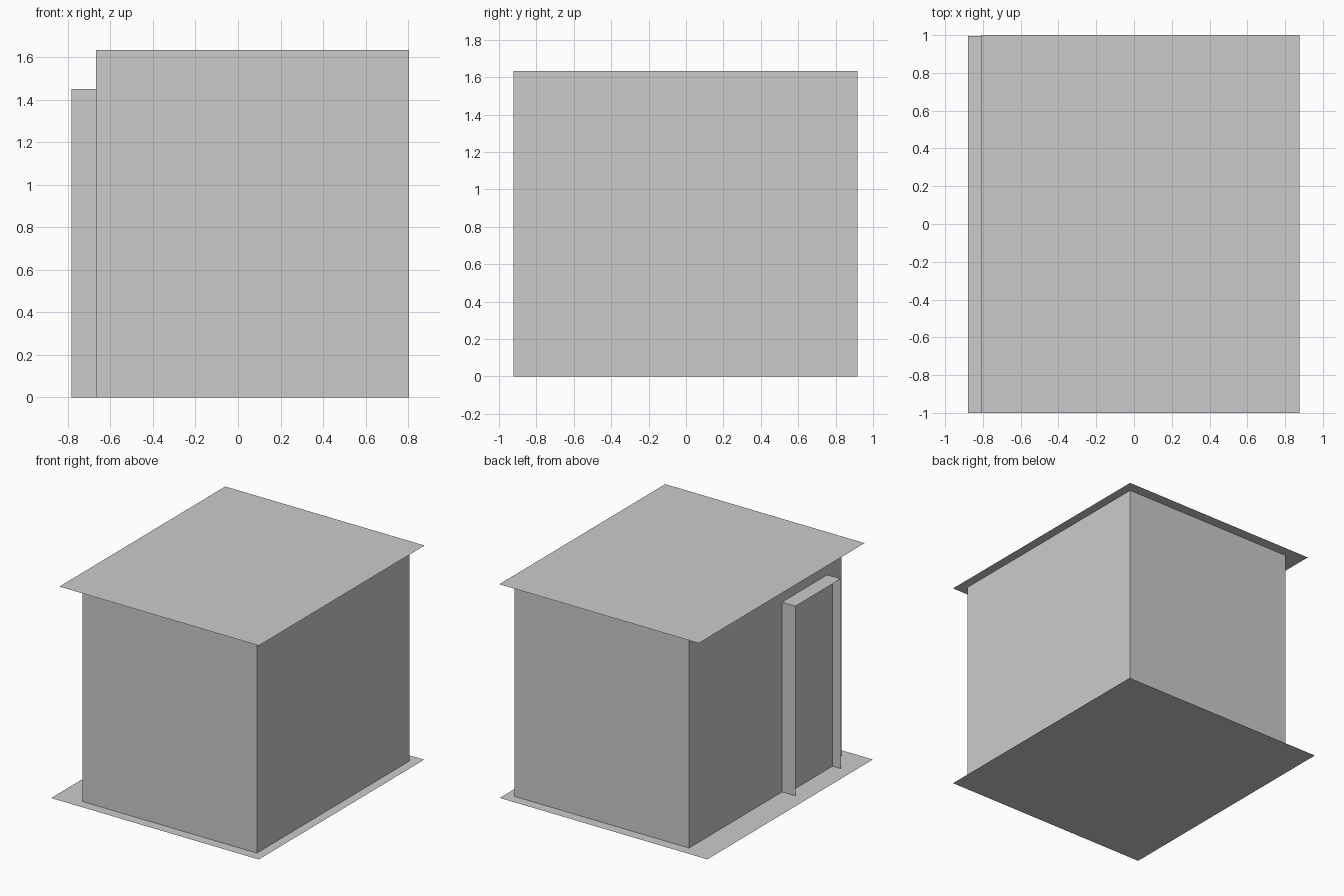
import bpy

if "Cube" in bpy.data.objects:
    bpy.data.objects.remove(bpy.data.objects["Cube"])

WALL_TOP = 1.633
DOOR_TOP = 1.449
WX0, WX1 = -0.668, 0.805      # wall extents
WY0, WY1 = -0.922, 0.917
FRAME_X = -0.782              # outer edge of door surround
DOOR_Y = (-0.75, -0.205)


def make_object(name, verts, faces):
    mesh = bpy.data.meshes.new(name)
    mesh.from_pydata(verts, [], faces)
    obj = bpy.data.objects.new(name, mesh)
    bpy.context.collection.objects.link(obj)
    return obj


def slab(name, x0, x1, y0, y1, z):
    """Horizontal single-sheet rectangle facing up."""
    return make_object(name, [(x0, y0, z), (x1, y0, z), (x1, y1, z), (x0, y1, z)],
                       [(0, 1, 2, 3)])


def extrude_path(name, path, z0, z1, closed=False):
    """Vertical sheets standing along a plan outline."""
    n = len(path)
    verts = [(x, y, z0) for x, y in path] + [(x, y, z1) for x, y in path]
    count = n if closed else n - 1
    faces = [(i, (i + 1) % n, n + (i + 1) % n, n + i) for i in range(count)]
    return make_object(name, verts, faces)


# Ground slab and flat overhanging roof
slab("floor", -0.878, 0.876, -1.0, 0.996, 0.0)
slab("roof", -0.808, 0.876, -1.0, 1.0, WALL_TOP)

# Four outer walls
extrude_path("walls", [(WX0, WY0), (WX1, WY0), (WX1, WY1), (WX0, WY1)],
             0.0, WALL_TOP, closed=True)

# Projecting door surround on the left wall
for label, y in zip(("front", "back"), DOOR_Y):
    path = [(FRAME_X, y), (WX0, y)]
    if label == "back":
        path.reverse()
    extrude_path(label + "_door_jamb", path, 0.0, DOOR_TOP)
slab("door_head", FRAME_X, WX0, DOOR_Y[0], DOOR_Y[1], DOOR_TOP)

# Door panel set back inside the surround
extrude_path("door_panel", [(-0.712, DOOR_Y[1]), (-0.712, DOOR_Y[0])], 0.0, DOOR_TOP)
